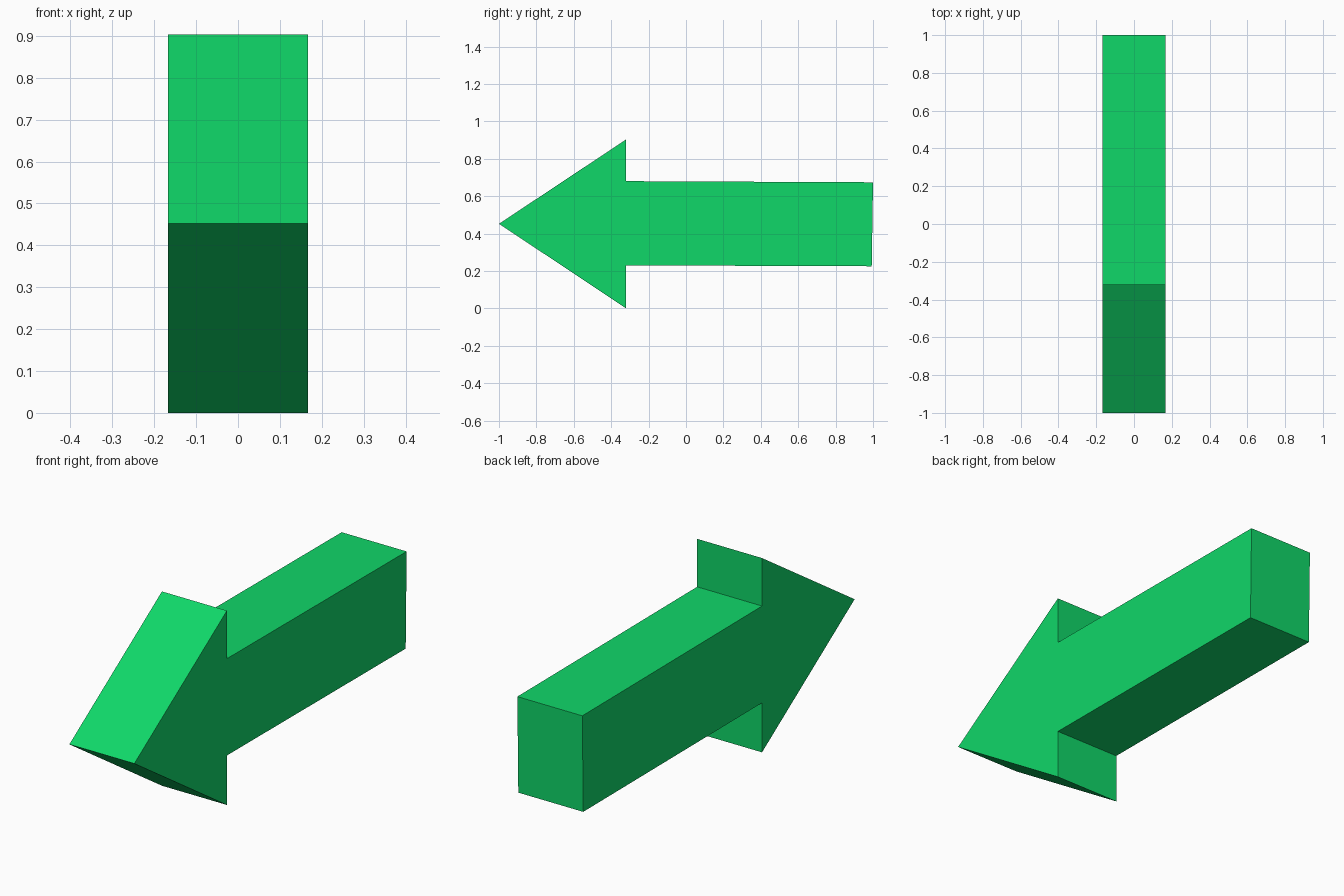
import bpy
import bmesh
from mathutils import Vector

cube = bpy.data.objects.get("Cube")
if cube:
    bpy.data.objects.remove(cube, do_unlink=True)

HALF_WIDTH = 0.167

# Bright green for the whole arrow
green = bpy.data.materials.new("bright_green")
green.use_nodes = True
colour = (0.005, 0.68, 0.14, 1.0)
green.diffuse_color = colour
green.node_tree.nodes["Principled BSDF"].inputs["Base Color"].default_value = colour

# Side outline (y, z): tip, head top, shaft, head bottom
profile = [
    (-1.0, 0.452),
    (-0.32, 0.0),
    (-0.32, 0.23),
    (0.993, 0.225),
    (1.0, 0.674),
    (-0.32, 0.68),
    (-0.32, 0.903),
]

# Extrude the outline across the width
bm = bmesh.new()
side = bm.faces.new([bm.verts.new((-HALF_WIDTH, y, z)) for y, z in profile])
result = bmesh.ops.extrude_face_region(bm, geom=[side], use_keep_orig=True)
moved = [v for v in result["geom"] if isinstance(v, bmesh.types.BMVert)]
bmesh.ops.translate(bm, verts=moved, vec=Vector((2 * HALF_WIDTH, 0, 0)))
bmesh.ops.recalc_face_normals(bm, faces=bm.faces)

mesh = bpy.data.meshes.new("arrow")
bm.to_mesh(mesh)
bm.free()
mesh.materials.append(green)
arrow = bpy.data.objects.new("arrow", mesh)
bpy.context.collection.objects.link(arrow)
